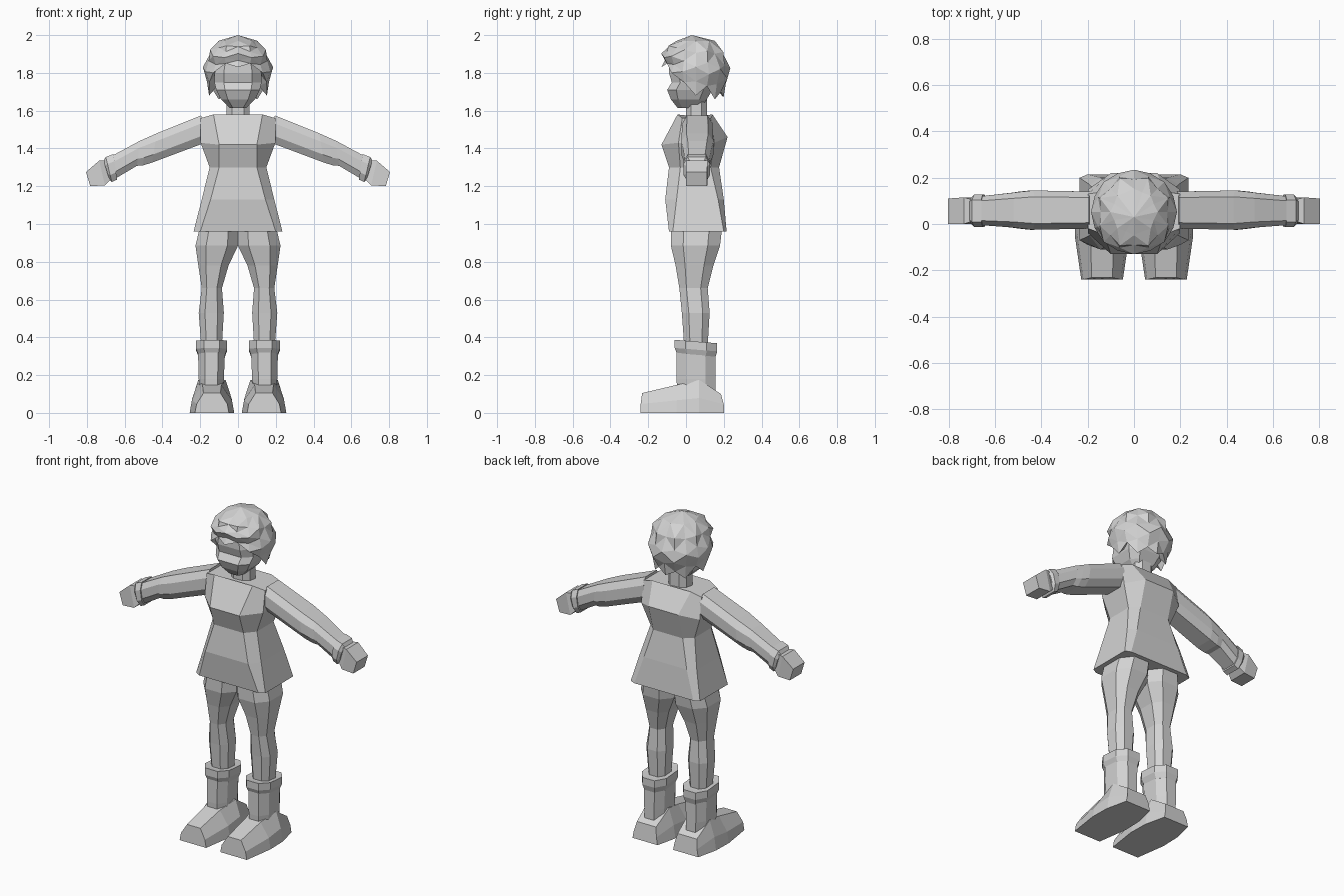
import bpy, bmesh, math

grey = bpy.data.materials.new("plain grey")
grey.diffuse_color = (0.65, 0.65, 0.65, 1)


def loft(name, rings, mirror=False, triangles=False):
    """Skin a list of equal-length point rings and cap both ends."""
    bm = bmesh.new()
    rows = [[bm.verts.new(p) for p in ring] for ring in rings]
    n = len(rows[0])
    for a, b in zip(rows, rows[1:]):
        for i in range(n):
            j = (i + 1) % n
            bm.faces.new((a[i], a[j], b[j], b[i]))
    bm.faces.new(rows[0][::-1])
    bm.faces.new(rows[-1])
    bmesh.ops.remove_doubles(bm, verts=bm.verts, dist=0.0005)
    if triangles:
        bmesh.ops.triangulate(bm, faces=bm.faces)
    bmesh.ops.recalc_face_normals(bm, faces=bm.faces)
    mesh = bpy.data.meshes.new(name)
    bm.to_mesh(mesh)
    bm.free()
    mesh.materials.append(grey)
    ob = bpy.data.objects.new(name, mesh)
    bpy.context.collection.objects.link(ob)
    if mirror:
        mod = ob.modifiers.new("Mirror", 'MIRROR')
        mod.use_mirror_merge = False
    return ob


def octagon(u0, u1, v0, v1, cu=0.25, cv=0.25):
    """Chamfered rectangle as eight (u, v) points."""
    a, b = (u1 - u0) * cu, (v1 - v0) * cv
    return [(u0 + a, v0), (u1 - a, v0), (u1, v0 + b), (u1, v1 - b),
            (u1 - a, v1), (u0 + a, v1), (u0, v1 - b), (u0, v0 + b)]


def level(z, x0, x1, y0, y1, c=0.25):
    """Horizontal octagon ring."""
    return [(x, y, z) for x, y in octagon(x0, x1, y0, y1, c, c)]


# Tunic: panel half width, side half width, side y range, front (y, z), back (y, z), side z
tunic = []
for a, w, s0, s1, yf, zf, yb, zb, zs in [
        (0.20, 0.235, -0.07, 0.20, -0.09, 0.96, 0.215, 0.96, 0.96),
        (0.145, 0.192, -0.05, 0.17, -0.11, 1.13, 0.20, 1.13, 1.13),
        (0.10, 0.150, -0.03, 0.13, -0.09, 1.30, 0.175, 1.30, 1.30),
        (0.10, 0.198, -0.04, 0.15, -0.13, 1.42, 0.22, 1.46, 1.43),
        (0.13, 0.198, -0.02, 0.13, -0.045, 1.58, 0.14, 1.58, 1.56)]:
    tunic.append([(-a, yf, zf), (a, yf, zf), (w, s0, zs), (w, s1, zs),
                  (a, yb, zb), (-a, yb, zb), (-w, s1, zs), (-w, s0, zs)])
loft("tunic", tunic)

# Neck
loft("neck", [level(z, -0.062, 0.062, 0.0, 0.11) for z in (1.56, 1.70)])

# Head and jaw: height, half width, front, back
loft("head", [level(z, -w, w, y0, y1, 0.2) for z, w, y0, y1 in [
    (1.615, 0.045, -0.045, 0.08), (1.66, 0.09, -0.08, 0.11),
    (1.71, 0.115, -0.10, 0.14), (1.75, 0.125, -0.075, 0.15),
    (1.80, 0.125, -0.09, 0.15), (1.87, 0.11, -0.09, 0.15)]])

# Hair: faceted cap with a jagged rim, higher over the face
N = 16


def rim(k):
    d = min(k, N - k)                       # steps away from the front
    return [1.83, 1.85, 1.80, 1.75, 1.68, 1.73, 1.66, 1.70, 1.67][d]


def hair_ring(t, scale, row):
    pts = []
    for k in range(N):
        ang = 2 * math.pi * k / N
        d = min(k, N - k)
        z = 1.97 + (rim(k) - 1.97) * t
        r = scale * (1 + 0.05 * (-1) ** (d + row))
        if z < 1.76:
            r *= 1 - (1.76 - z) * 2.2       # tuck in towards the nape
        pts.append((0.177 * r * math.sin(ang), 0.052 - 0.174 * r * math.cos(ang), z))
    return pts


hair = [[(0, 0.03, 2.0)] * N]
hair += [hair_ring(t, s, i) for i, (t, s) in enumerate(
    [(0, 0.55), (0.22, 0.86), (0.48, 1.0), (0.74, 0.99), (1, 1.0)])]
hair.append([(x * 0.72, 0.052 + (y - 0.052) * 0.72, z + 0.05) for x, y, z in hair[-1]])
loft("hair", hair, triangles=True)


# Arm parts: sections given by top (x, z), bottom (x, z) and y range
def arm_part(name, sections):
    rings = []
    for xt, zt, xb, zb, y0, y1 in sections:
        rings.append([(xb + (xt - xb) * v, y, zb + (zt - zb) * v)
                      for y, v in octagon(y0, y1, 0, 1, 0.16, 0.28)])
    loft(name, rings, mirror=True)


arm_part("sleeve", [
    (0.195, 1.575, 0.175, 1.43, -0.02, 0.14),
    (0.43, 1.480, 0.455, 1.325, -0.025, 0.145),
    (0.475, 1.460, 0.505, 1.310, -0.02, 0.14),
    (0.52, 1.440, 0.535, 1.308, -0.015, 0.135),
    (0.665, 1.362, 0.65, 1.24, -0.005, 0.12)])
arm_part("sleeve_cuff", [
    (0.660, 1.370, 0.640, 1.235, -0.013, 0.127),
    (0.700, 1.355, 0.668, 1.222, -0.013, 0.127),
    (0.712, 1.335, 0.682, 1.238, 0.0, 0.115)])

# Hand: blocky mitten
loft("hand", [[(x, y, z) for x, z, y in
               [(xt, zt, y0), (xt, zt, y1), (xb, zb, y1), (xb, zb, y0)]]
              for xt, zt, xb, zb, y0, y1 in [
                  (0.68, 1.335, 0.66, 1.25, 0.02, 0.10),
                  (0.735, 1.335, 0.705, 1.205, 0.0, 0.115),
                  (0.805, 1.275, 0.782, 1.20, 0.0, 0.11)]], mirror=True)

# Trouser leg: height, inner x, outer x, front y, back y
loft("trouser_leg", [level(*r) for r in [
    (0.97, 0.0, 0.205, -0.08, 0.19), (0.885, 0.0, 0.225, -0.08, 0.18),
    (0.78, 0.05, 0.21, -0.055, 0.145), (0.66, 0.085, 0.192, -0.035, 0.115),
    (0.53, 0.075, 0.208, -0.022, 0.125), (0.36, 0.085, 0.195, -0.01, 0.115)]],
    mirror=True)

# Boot: folded cuff (tilted), shaft and foot
loft("boot_cuff", [[(x, y, z - 0.08 * (y - 0.05)) for x, y, z in level(*r)] for r in [
    (0.30, 0.07, 0.208, -0.045, 0.155), (0.335, 0.057, 0.222, -0.06, 0.165),
    (0.378, 0.057, 0.222, -0.06, 0.165), (0.375, 0.08, 0.20, -0.03, 0.13)]],
    mirror=True)
loft("boot_shaft", [level(*r) for r in [
    (0.34, 0.068, 0.212, -0.05, 0.155), (0.18, 0.075, 0.208, -0.05, 0.155),
    (0.08, 0.08, 0.20, -0.045, 0.155)]], mirror=True)
loft("boot_foot", [[(0.138 - b, y, 0), (0.138 + b, y, 0), (0.138 + b * 0.9, y, h * 0.45),
                    (0.138 + t, y2, h), (0.138 - t, y2, h), (0.138 - b * 0.9, y, h * 0.45)]
                   for y, y2, b, t, h in [
                       (-0.24, -0.232, 0.09, 0.045, 0.105),
                       (-0.05, -0.05, 0.118, 0.05, 0.148),
                       (0.07, 0.07, 0.115, 0.072, 0.175),
                       (0.20, 0.185, 0.085, 0.065, 0.10)]], mirror=True)
